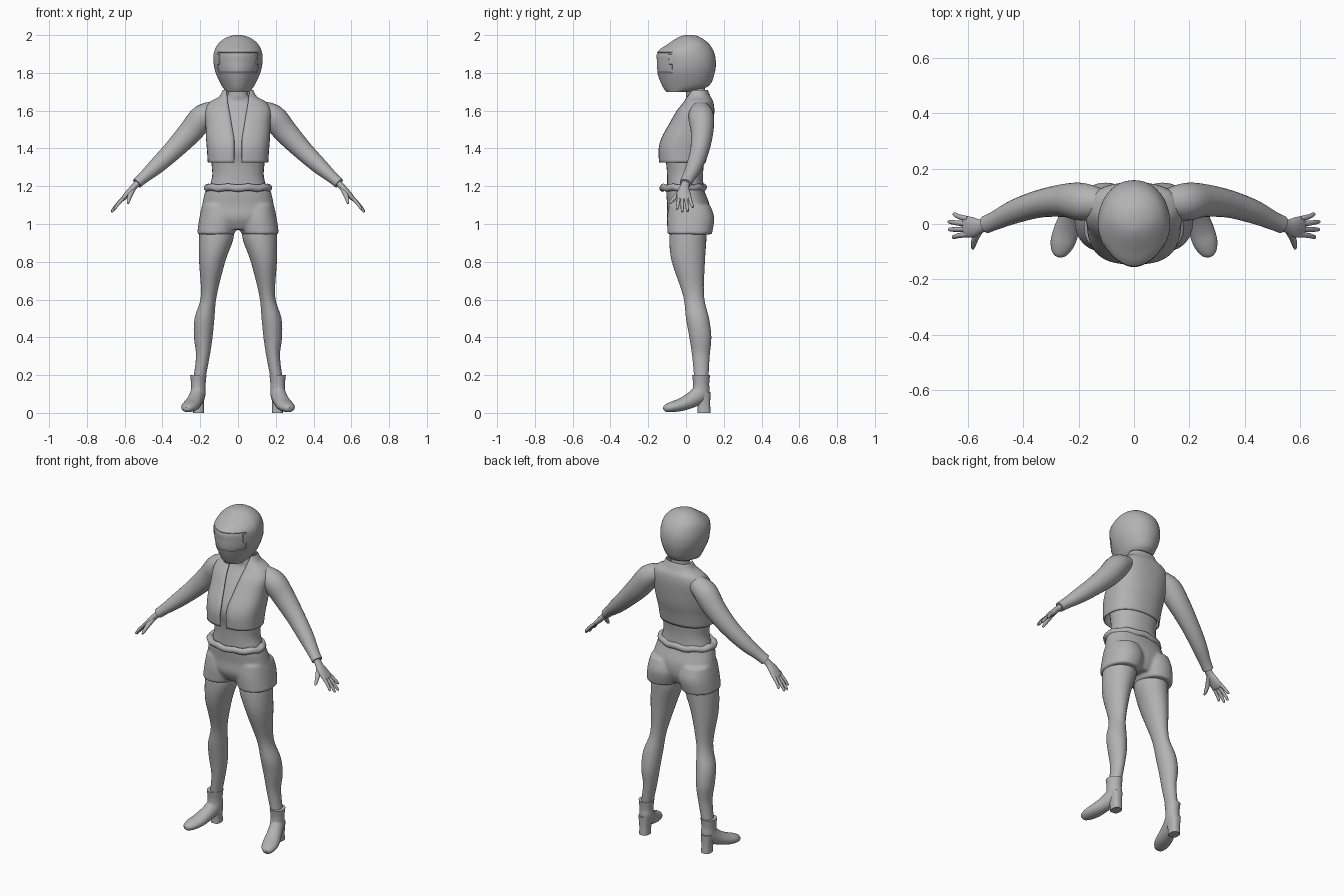
import bpy, bmesh, math
from mathutils import Vector

if "Cube" in bpy.data.objects:
    bpy.data.objects.remove(bpy.data.objects["Cube"])

grey = bpy.data.materials.new("plain_grey")
grey.use_nodes = True
GREY = (0.45, 0.45, 0.45, 1)
grey.diffuse_color = GREY
grey.node_tree.nodes["Principled BSDF"].inputs["Base Color"].default_value = GREY
SIDES = (("left", 1), ("right", -1))


def smooth_rows(rows, steps=4):
    """Catmull-Rom interpolation between rows of numbers."""
    out = []
    for i in range(len(rows) - 1):
        a, b, c, d = (rows[max(i - 1, 0)], rows[i], rows[i + 1], rows[min(i + 2, len(rows) - 1)])
        for k in range(steps):
            t = k / steps
            out.append([q + t * (r - p) / 2 + t * t * (p - 2.5 * q + 2 * r - s / 2)
                        + t ** 3 * (1.5 * (q - r) + (s - p) / 2)
                        for p, q, r, s in zip(a, b, c, d)])
    return out + [list(rows[-1])]


def finish(name, bm, side=1, angle=40):
    for v in bm.verts:
        v.co.x *= side
    bmesh.ops.recalc_face_normals(bm, faces=bm.faces)
    mesh = bpy.data.meshes.new(name)
    bm.to_mesh(mesh)
    bm.free()
    obj = bpy.data.objects.new(name, mesh)
    bpy.context.collection.objects.link(obj)
    mesh.materials.append(grey)
    bpy.ops.object.select_all(action='DESELECT')
    obj.select_set(True)
    bpy.context.view_layer.objects.active = obj
    bpy.ops.object.shade_smooth_by_angle(angle=math.radians(angle))
    return obj


def skin(bm, rings, closed=True):
    """Join rings of points with quads; closed rings also get end caps."""
    loops = [[bm.verts.new(p) for p in ring] for ring in rings]
    n = len(loops[0])
    for lo, hi in zip(loops, loops[1:]):
        for i in range(n if closed else n - 1):
            j = (i + 1) % n
            bm.faces.new((lo[i], lo[j], hi[j], hi[i]))
    if closed:
        bm.faces.new(loops[0])
        bm.faces.new(loops[-1])


def power(v, e):
    return math.copysign(abs(v) ** (2 / e), v)


def stack(bm, rows, front=2.0, back=2.0, gap=None, n=32):
    """Level sections from rows of z, x min, x max, y min, y max."""
    rings = []
    for z, x0, x1, y0, y1 in smooth_rows(rows):
        rx, ry = (x1 - x0) / 2, (y1 - y0) / 2
        a = math.asin(min(1, gap(z) / rx) ** (front / 2)) if gap else 0
        ring = []
        for i in range(n):
            t = a + (math.tau - 2 * a) * i / (n - 1 if gap else n)
            e = front if math.cos(t) > 0 else back
            ring.append(((x0 + x1) / 2 + rx * power(math.sin(t), e),
                         (y0 + y1) / 2 - ry * power(math.cos(t), e), z))
        rings.append(ring)
    skin(bm, rings, not gap)


def even(rows):
    """Rows of z, half width, y min, y max, made symmetric."""
    return [(z, -w, w, y0, y1) for z, w, y0, y1 in rows]


def tube(bm, rows, across=(0, 1, 0), n=16):
    """Sections square to a path, rows of x, y, z, radius across, other radius."""
    rows = smooth_rows(rows)
    pts = [Vector(r[:3]) for r in rows]
    rings = []
    for i, (p, r) in enumerate(zip(pts, rows)):
        t = (pts[min(i + 1, len(pts) - 1)] - pts[max(i - 1, 0)]).normalized()
        u = Vector(across)
        u = (u - t * u.dot(t)).normalized()
        v = t.cross(u)
        rings.append([p + u * r[3] * math.cos(math.tau * k / n)
                      + v * r[4] * math.sin(math.tau * k / n) for k in range(n)])
    skin(bm, rings)


# Torso with neck
bm = bmesh.new()
stack(bm, even([(1.17, .16, -.10, .095), (1.25, .137, -.10, .09), (1.32, .14, -.105, .095),
                (1.42, .145, -.12, .11), (1.55, .14, -.06, .125), (1.64, .10, 0, .125),
                (1.68, .055, 0, .105), (1.75, .05, 0, .10)]), 2.2, 2.2)
finish("torso", bm)

# Open short jacket
bm = bmesh.new()
stack(bm, even([(1.325, .16, -.143, .105), (1.40, .165, -.145, .12), (1.46, .17, -.128, .135),
                (1.53, .172, -.09, .145), (1.60, .175, -.05, .15), (1.645, .15, -.015, .145),
                (1.675, .10, 0, .13), (1.71, .08, .02, .115)]), 2.6, 2.3,
      gap=lambda z: .02 + max(0, z - 1.45) * .17, n=49)
jacket = finish("jacket", bm)
cloth = jacket.modifiers.new("thickness", 'SOLIDIFY')
cloth.thickness = .006

# Helmet with a slightly pointed front and a recessed visor
bm = bmesh.new()
stack(bm, even([(1.70, .06, -.105, .03), (1.73, .085, -.125, .12), (1.80, .118, -.152, .152),
                (1.86, .13, -.157, .158), (1.91, .127, -.153, .148), (1.95, .108, -.10, .125),
                (1.98, .075, -.055, .09), (1.995, .04, -.025, .06), (2.0, .015, 0, .035)]),
      1.8, 2.1, n=48)
visor = [f for f in bm.faces if f.calc_center_median().y < -.06
         and abs(f.calc_center_median().x) < .105 and 1.80 < f.calc_center_median().z < 1.91]
bmesh.ops.recalc_face_normals(bm, faces=bm.faces)
bmesh.ops.inset_region(bm, faces=visor, thickness=.003, depth=-.003)
finish("helmet", bm)

# Shorts: hips and two leg openings blended into one
bm = bmesh.new()
stack(bm, even([(.97, .10, -.07, .10), (1.03, .195, -.10, .125), (1.10, .19, -.10, .125),
                (1.17, .175, -.105, .10), (1.20, .165, -.10, .095)]), 2.3, 2.2)
for s in (1, -1):
    stack(bm, [(z, min(s * a, s * b), max(s * a, s * b), f, k) for z, a, b, f, k in
               [(.945, .018, .217, -.098, .137), (1.03, 0, .205, -.10, .15),
                (1.10, .02, .19, -.09, .128)]], 2.2, 2.2)
shorts = finish("shorts", bm)
blend = shorts.modifiers.new("blend", 'REMESH')
blend.mode = 'VOXEL'
blend.voxel_size = .008
blend.use_smooth_shade = True
soften = shorts.modifiers.new("soften", 'SMOOTH')
soften.iterations = 4

# Rolled belt
bpy.ops.mesh.primitive_torus_add(major_radius=.15, minor_radius=.021, major_segments=64,
                                 minor_segments=12, location=(0, -.015, 1.192))
belt = bpy.context.object
belt.name = "belt"
for v in belt.data.vertices:
    turn = math.atan2(v.co.y, v.co.x)
    v.co = (v.co.x * 1.06, v.co.y * .735, v.co.z * .9 + .003 * math.sin(turn * 9))
belt.data.materials.append(grey)
bpy.ops.object.shade_smooth_by_angle(angle=math.radians(40))

for side, s in SIDES:
    # Sleeve
    bm = bmesh.new()
    tube(bm, [(.11, .075, 1.61, .05, .045), (.185, .08, 1.568, .068, .066),
              (.25, .085, 1.49, .06, .064), (.34, .073, 1.394, .05, .053),
              (.43, .045, 1.308, .043, .043), (.50, .013, 1.246, .034, .031),
              (.535, -.002, 1.215, .032, .028)], n=24)
    finish(side + "_sleeve", bm, s)

    # Hand: palm, fingers and thumb
    bm = bmesh.new()
    tube(bm, [(.52, .003, 1.228, .022, .018), (.55, -.008, 1.197, .024, .017),
              (.58, -.012, 1.165, .036, .016), (.607, -.01, 1.135, .038, .012),
              (.615, -.01, 1.127, .03, .007)])
    for base, tip, x, z in ((.018, .035, .652, 1.088), (0, .008, .67, 1.066),
                            (-.019, -.02, .668, 1.064), (-.037, -.047, .655, 1.078)):
        tube(bm, [(.60, base, 1.143, .01, .01), ((.61 + x) / 2, (base + tip) / 2, (1.14 + z) / 2, .009, .009),
                  (x - .004, tip, z + .004, .007, .007), (x, tip, z, .003, .003)], n=10)
    tube(bm, [(.555, -.018, 1.185, .014, .014), (.572, -.05, 1.15, .013, .012),
              (.58, -.078, 1.12, .009, .009), (.582, -.09, 1.108, .004, .004)], (1, 0, 0), 10)
    finish(side + "_hand", bm, s, 60)

    # Leg
    bm = bmesh.new()
    stack(bm, [(1.0, .02, .20, -.08, .11), (.92, .025, .207, -.088, .108),
               (.80, .068, .206, -.075, .10), (.62, .113, .196, -.015, .095),
               (.50, .125, .23, 0, .122), (.40, .135, .233, .018, .134),
               (.30, .15, .222, .033, .125), (.17, .175, .238, .045, .118)])
    finish(side + "_leg", bm, s)

    # Ankle boot, toe turned outward
    bm = bmesh.new()
    tube(bm, [(.21 + .31 * d, .08 - .95 * d, z, w, h) for d, z, w, h in
              [(0, .2, .043, .048), (0, .15, .038, .043), (.004, .105, .039, .048),
               (.05, .07, .041, .042), (.11, .044, .046, .034), (.16, .032, .043, .028),
               (.195, .024, .028, .02), (.207, .021, .012, .01)]], (.95, .31, 0), 24)
    finish(side + "_boot", bm, s)

    # Block heel
    bm = bmesh.new()
    stack(bm, [(0, .18, .237, .062, .13), (.05, .18, .238, .06, .128),
               (.11, .175, .245, .045, .13)], 3, 2.5)
    finish(side + "_boot_heel", bm, s)
